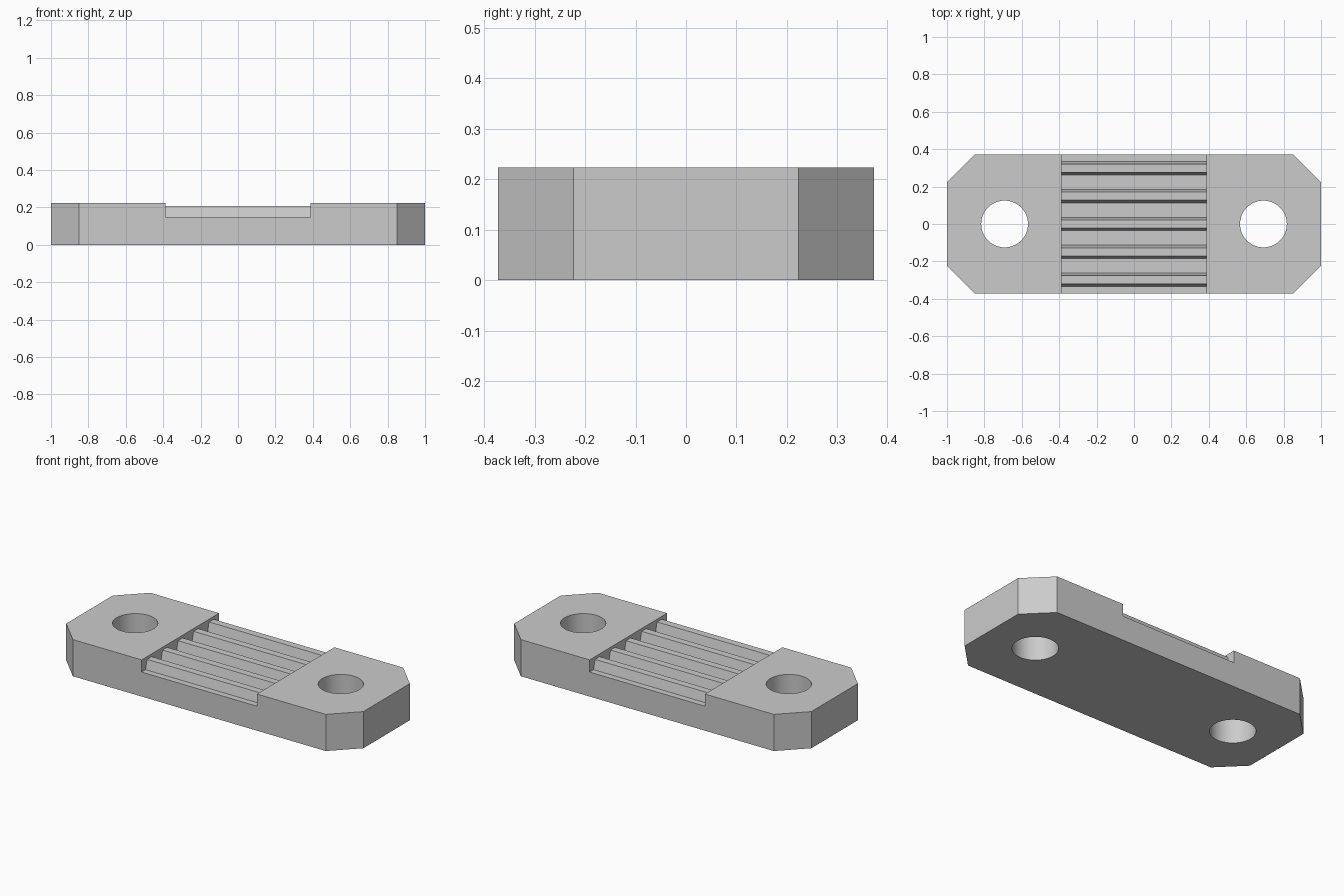
import bpy, bmesh
from mathutils import Vector

if "Cube" in bpy.data.objects:
    bpy.data.objects.remove(bpy.data.objects["Cube"], do_unlink=True)

HALF_LENGTH, HALF_WIDTH, HEIGHT, CHAMFER = 1.0, 0.372, 0.223, 0.149
HOLE_X, HOLE_RADIUS = 0.692, 0.125
RECESS_X, FLOOR_Z, TOOTH_Z, PITCH = 0.388, 0.149, 0.206, 0.149
TOOTH_BASE, TOOTH_TOP = 0.036, 0.022

grey = bpy.data.materials.new("plain grey")
grey.use_nodes = True
colour = (0.6, 0.6, 0.6, 1)
grey.diffuse_color = colour
grey.node_tree.nodes["Principled BSDF"].inputs["Base Color"].default_value = colour


def prism(name, outline, offset):
    """Extrude a closed outline of 3D points along an offset."""
    bm = bmesh.new()
    face = bm.faces.new([bm.verts.new(p) for p in outline])
    result = bmesh.ops.extrude_face_region(bm, geom=[face])
    moved = [v for v in result["geom"] if isinstance(v, bmesh.types.BMVert)]
    bmesh.ops.translate(bm, verts=moved, vec=Vector(offset))
    bmesh.ops.recalc_face_normals(bm, faces=bm.faces)
    mesh = bpy.data.meshes.new(name)
    bm.to_mesh(mesh)
    bm.free()
    mesh.materials.append(grey)
    obj = bpy.data.objects.new(name, mesh)
    bpy.context.collection.objects.link(obj)
    return obj


def cut(target, cutter):
    """Subtract a cutter, then discard it."""
    mod = target.modifiers.new("cut", 'BOOLEAN')
    mod.operation = 'DIFFERENCE'
    mod.solver = 'EXACT'
    mod.object = cutter
    bpy.context.view_layer.objects.active = target
    bpy.ops.object.modifier_apply(modifier=mod.name)
    bpy.data.objects.remove(cutter, do_unlink=True)


# Plate with chamfered corners
inner_x, inner_y = HALF_LENGTH - CHAMFER, HALF_WIDTH - CHAMFER
quarter = [(HALF_LENGTH, inner_y), (inner_x, HALF_WIDTH)]
half = quarter + [(-x, y) for x, y in reversed(quarter)]
outline = half + [(-x, -y) for x, y in half]
plate = prism("clamp_plate", [(x, y, 0) for x, y in outline], (0, 0, HEIGHT))

# Toothed recess across the middle, open at front and back
profile = [(-0.5, 0.4), (-0.5, FLOOR_Z)]
for i in range(-2, 3):
    y = i * PITCH
    profile += [(y - TOOTH_BASE, FLOOR_Z), (y - TOOTH_TOP, TOOTH_Z),
                (y + TOOTH_TOP, TOOTH_Z), (y + TOOTH_BASE, FLOOR_Z)]
profile += [(0.5, FLOOR_Z), (0.5, 0.4)]
cut(plate, prism("recess_cutter", [(-RECESS_X, y, z) for y, z in profile],
                 (2 * RECESS_X, 0, 0)))

# Bolt holes
for side in (-1, 1):
    bpy.ops.mesh.primitive_cylinder_add(vertices=64, radius=HOLE_RADIUS, depth=1,
                                        location=(side * HOLE_X, 0, 0))
    drill = bpy.context.object
    drill.data.materials.append(grey)
    cut(plate, drill)

# Smooth hole walls, sharp edges elsewhere
bpy.ops.object.select_all(action='DESELECT')
plate.select_set(True)
bpy.context.view_layer.objects.active = plate
bpy.ops.object.shade_smooth_by_angle(angle=0.5)
